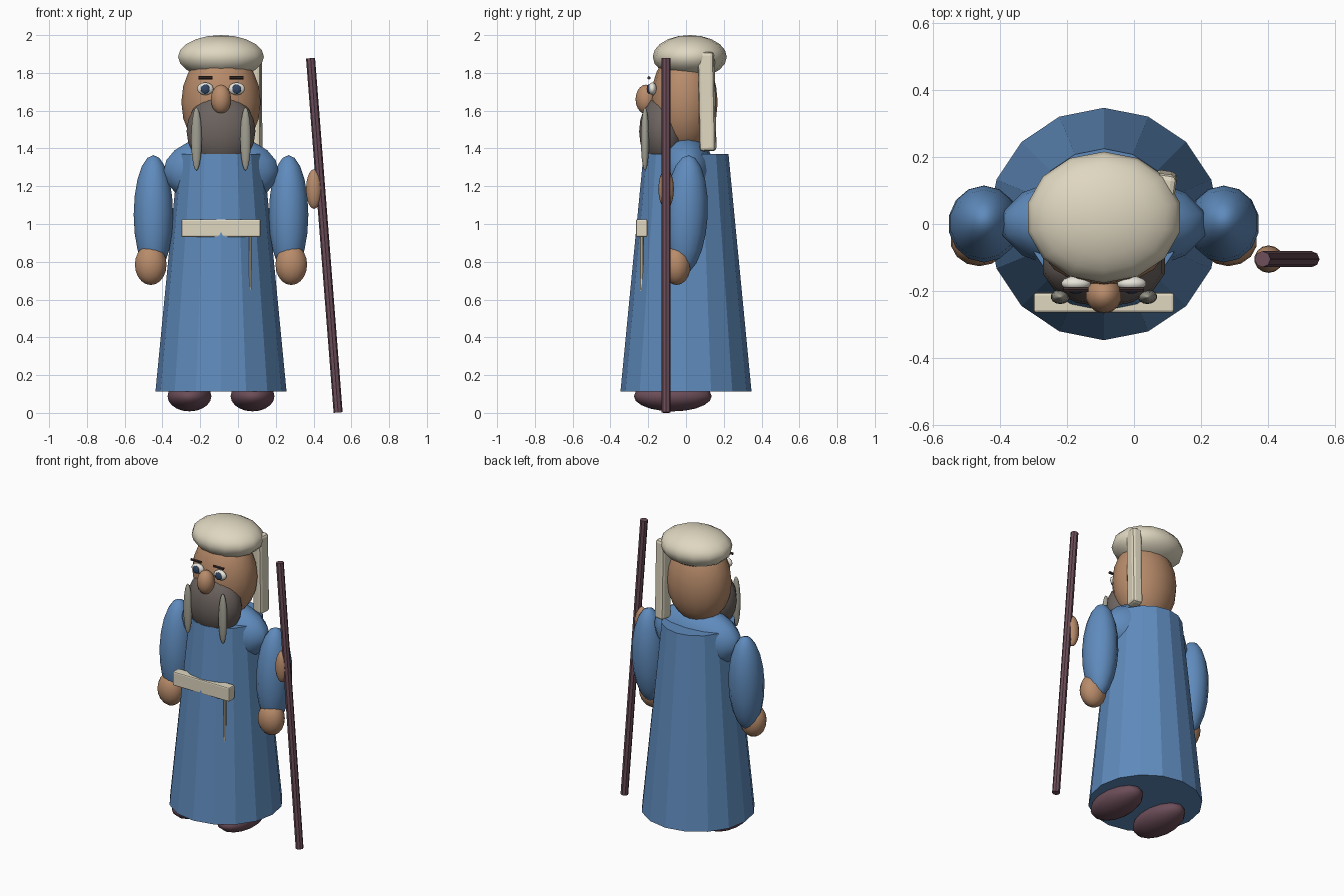
import bpy, math
from mathutils import Vector

if "Cube" in bpy.data.objects:
    bpy.data.objects.remove(bpy.data.objects["Cube"])

CX = -0.09  # centre line of the figure


def mat(name, r, g, b):
    m = bpy.data.materials.new(name)
    m.diffuse_color = (r, g, b, 1)
    m.use_nodes = True
    m.node_tree.nodes["Principled BSDF"].inputs["Base Color"].default_value = m.diffuse_color
    return m


BLUE = mat("blue_cloth", 0.115, 0.26, 0.51)
SKIN = mat("skin", 0.48, 0.26, 0.145)
CREAM = mat("cream_cloth", 0.74, 0.68, 0.53)
BEARD = mat("beard_hair", 0.15, 0.125, 0.115)
GREY = mat("grey_hair", 0.36, 0.35, 0.29)
PLUM = mat("plum", 0.15, 0.075, 0.10)
WHITE = mat("eye_white", 0.8, 0.78, 0.7)
PUPIL = mat("pupil_blue", 0.03, 0.06, 0.13)
BROW = mat("brow_hair", 0.05, 0.03, 0.03)


def finish(name, material, smooth=False):
    ob = bpy.context.object
    ob.name = name
    ob.data.materials.append(material)
    if smooth:
        bpy.ops.object.shade_smooth()
    return ob


def ball(name, loc, radii, material, rot=(0, 0, 0), seg=14, rings=10):
    bpy.ops.mesh.primitive_uv_sphere_add(segments=seg, ring_count=rings, radius=1,
                                         location=loc, rotation=rot)
    bpy.context.object.scale = radii
    return finish(name, material, True)


def box(name, loc, size, material, bevel, rot=(0, 0, 0)):
    bpy.ops.mesh.primitive_cube_add(size=1, location=loc, rotation=rot)
    ob = bpy.context.object
    ob.scale = size
    bpy.ops.object.transform_apply(location=False, rotation=False, scale=True)
    mod = ob.modifiers.new("bevel", "BEVEL")
    mod.width, mod.segments = bevel, 2
    return finish(name, material)


def rod(name, a, b, radius, material, sides=8):
    a, b = Vector(a), Vector(b)
    d = b - a
    bpy.ops.mesh.primitive_cylinder_add(vertices=sides, radius=radius, depth=d.length,
                                        location=(a + b) / 2,
                                        rotation=d.to_track_quat('Z', 'Y').to_euler())
    return finish(name, material)


# robe: tapered 16-sided skirt, plus shoulders
bpy.ops.mesh.primitive_cone_add(vertices=16, radius1=0.347, radius2=0.225,
                                depth=1.257, location=(CX, 0, 0.7415))
finish("robe", BLUE)
ball("shoulders", (CX, 0, 1.28), (0.312, 0.15, 0.187), BLUE)

# head, wrap and hanging cloth tail
ball("head", (CX, -0.01, 1.645), (0.21, 0.178, 0.28), SKIN, seg=16)
ball("head_wrap", (CX, 0.02, 1.885), (0.233, 0.196, 0.115), CREAM)
box("wrap_tail", (0.09, 0.112, 1.648), (0.07, 0.085, 0.525), CREAM, 0.018,
    (0.02, 0, math.radians(-8)))

# face
ball("beard", (CX, -0.12, 1.49), (0.187, 0.128, 0.2), BEARD)
ball("nose", (CX, -0.212, 1.66), (0.055, 0.055, 0.078), SKIN)

# mirrored pairs
for s, side in ((-1, "left"), (1, "right")):
    ball(f"{side}_moustache", (CX + s * 0.13, -0.217, 1.45), (0.029, 0.022, 0.167), GREY)
    ball(f"{side}_eye", (CX + s * 0.083, -0.178, 1.716), (0.044, 0.023, 0.033), WHITE)
    ball(f"{side}_pupil", (CX + s * 0.083, -0.196, 1.714), (0.024, 0.012, 0.025), PUPIL)
    x = CX + s * 0.083
    rod(f"{side}_brow", (x - 0.037, -0.196, 1.774), (x + 0.037, -0.196, 1.774), 0.009, BROW, 6)
    ball(f"{side}_sleeve", (CX + s * 0.358, 0, 1.05), (0.107, 0.115, 0.315), BLUE,
         (-0.05, 0, 0))
    ball(f"{side}_hand", (CX + s * 0.372, -0.05, 0.785), (0.086, 0.076, 0.108), SKIN)
    ball(f"{side}_shoe", (CX + s * 0.167, -0.07, 0.088), (0.119, 0.206, 0.08), PLUM)

# belt and hanging tie
box("belt", (CX, -0.235, 0.978), (0.42, 0.06, 0.094), CREAM, 0.008)
rod("belt_tie", (0.066, -0.234, 0.95), (0.066, -0.234, 0.64), 0.009, CREAM)
ball("tie_tassel", (0.066, -0.226, 0.655), (0.014, 0.014, 0.03), CREAM, seg=8, rings=6)

# staff with gripping hand
rod("staff", (0.53, -0.105, 0.002), (0.384, -0.105, 1.878), 0.024, PLUM)
ball("staff_grip", (0.402, -0.105, 1.185), (0.043, 0.041, 0.105), SKIN)
